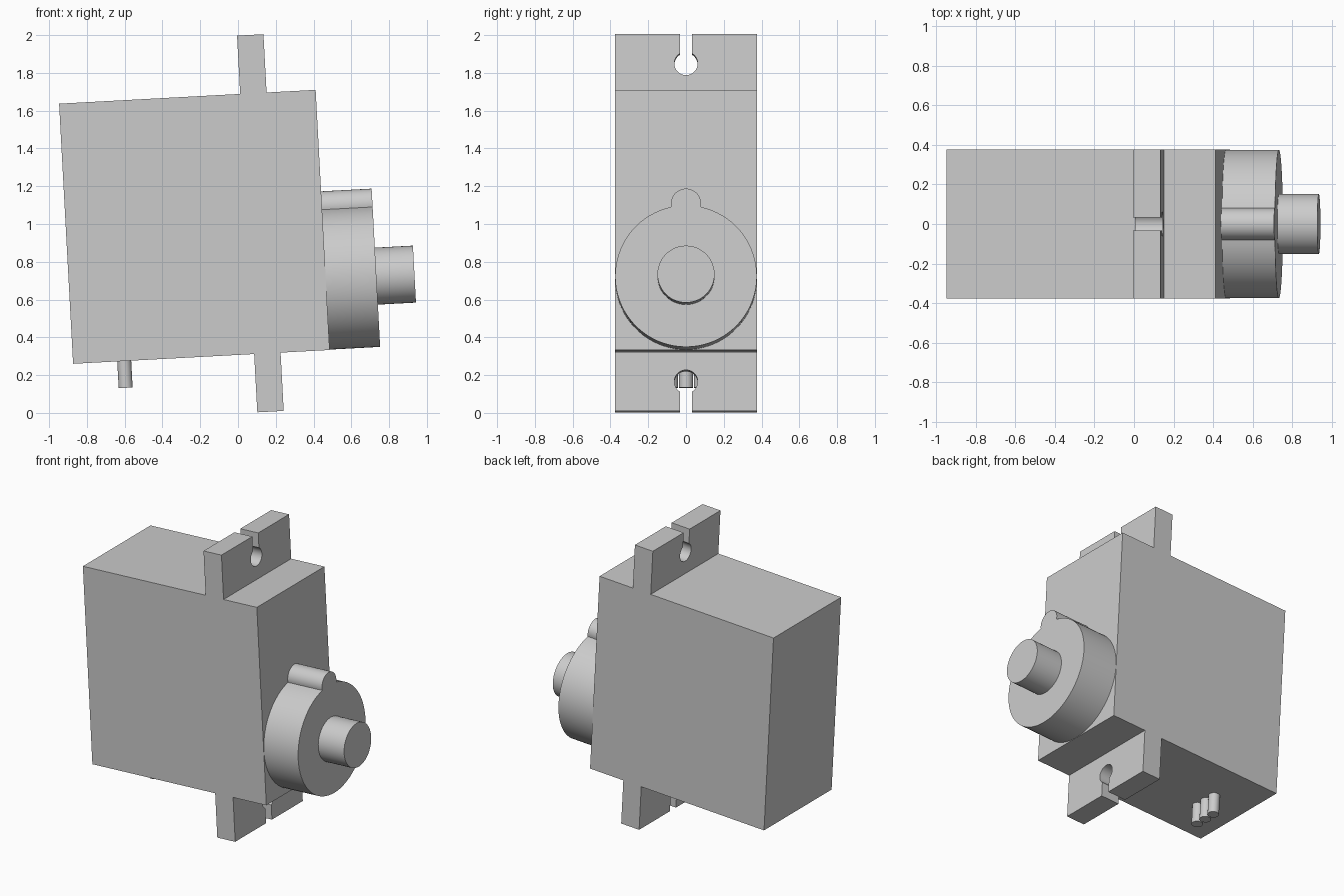
import bpy, bmesh
from math import radians, sin, cos, asin, acos, pi
from mathutils import Matrix

if "Cube" in bpy.data.objects:
    bpy.data.objects.remove(bpy.data.objects["Cube"])

grey = bpy.data.materials.new("light_grey")
grey.use_nodes = True
grey.diffuse_color = (0.6, 0.6, 0.6, 1)
grey.node_tree.nodes["Principled BSDF"].inputs["Base Color"].default_value = (0.6, 0.6, 0.6, 1)

# The whole motor leans slightly; parts are built from the case's lower corner
PLACE = Matrix.Translation((-0.873, 0, 0.26)) @ Matrix.Rotation(radians(-3.08), 4, 'Y')
W, H, D = 1.36, 1.379, 0.377       # case width, height, half depth
TAB = 0.309                        # mounting tab length


def arc(cx, cy, r, a0, a1, n):
    return [(cx + r * cos(a0 + (a1 - a0) * i / n), cy + r * sin(a0 + (a1 - a0) * i / n))
            for i in range(n + 1)]


def circle(cx, cy, r, n):
    return arc(cx, cy, r, 0, 2 * pi, n)[:-1]


def prism(name, points, axis, t0, t1):
    """Extrude a closed 2D profile along one of the case's axes."""
    def put(p, t):
        co = list(p)
        co.insert("XYZ".index(axis), t)
        return co
    bm = bmesh.new()
    ends = [[bm.verts.new(put(p, t)) for p in points] for t in (t0, t1)]
    for ring in ends:
        bm.faces.new(ring)
    n = len(points)
    for i in range(n):
        j = (i + 1) % n
        bm.faces.new((ends[0][i], ends[0][j], ends[1][j], ends[1][i]))
    bmesh.ops.recalc_face_normals(bm, faces=bm.faces)
    mesh = bpy.data.meshes.new(name)
    bm.to_mesh(mesh)
    bm.free()
    mesh.materials.append(grey)
    ob = bpy.data.objects.new(name, mesh)
    bpy.context.collection.objects.link(ob)
    ob.matrix_world = PLACE
    return ob


def select(ob):
    bpy.ops.object.select_all(action='DESELECT')
    ob.select_set(True)
    bpy.context.view_layer.objects.active = ob


def smooth(ob):
    select(ob)
    bpy.ops.object.shade_smooth_by_angle(angle=radians(30))


# Case with a mounting tab above and below
x0, x1 = 0.96, 1.10
case = prism("case_with_tabs", [
    (0, 0), (x0, 0), (x0, -TAB), (x1, -TAB), (x1, 0), (W, 0),
    (W, H), (x1, H), (x1, H + TAB), (x0, H + TAB), (x0, H), (0, H)], 'Y', -D, D)

# Keyhole screw slots, open at the tab ends
r, half = 0.062, 0.033
gap = asin(half / r)
upper = arc(0, H + 0.154, r, pi / 2 + gap, 5 * pi / 2 - gap, 32)
upper += [(half, H + 0.4), (-half, H + 0.4)]
lower = [(y, H - z) for y, z in upper]
for profile in (upper, lower):
    cutter = prism("slot_cutter", profile, 'X', x0 - 0.1, x1 + 0.1)
    cutter.hide_render = True
    select(case)
    cut = case.modifiers.new("slot", 'BOOLEAN')
    cut.operation = 'DIFFERENCE'
    cut.solver = 'EXACT'
    cut.object = cutter
    bpy.ops.object.modifier_apply(modifier=cut.name)
    bpy.data.objects.remove(cutter)
smooth(case)

# Gear housing: large disc joined to a small round lobe
R, lobe, d, cz = 0.375, 0.08, 0.384, 0.377
on_disc = acos((R * R + d * d - lobe * lobe) / (2 * R * d))
on_lobe = acos((d * d + lobe * lobe - R * R) / (2 * d * lobe))
outline = arc(0, cz, R, pi / 2 + on_disc, 5 * pi / 2 - on_disc, 72)
outline += arc(0, cz + d, lobe, -pi / 2 + on_lobe, 3 * pi / 2 - on_lobe, 28)[1:-1]
smooth(prism("gear_housing", outline, 'X', W, 1.628))

# Output shaft
smooth(prism("output_shaft", circle(0, cz, 0.151, 48), 'X', 1.628, 1.83))

# Row of three wire stubs under the case
for i, side in enumerate(("right", "middle", "left")):
    smooth(prism(side + "_wire", circle(0.271, (i - 1) * 0.08, 0.037, 24), 'Z', -0.142, 0))
